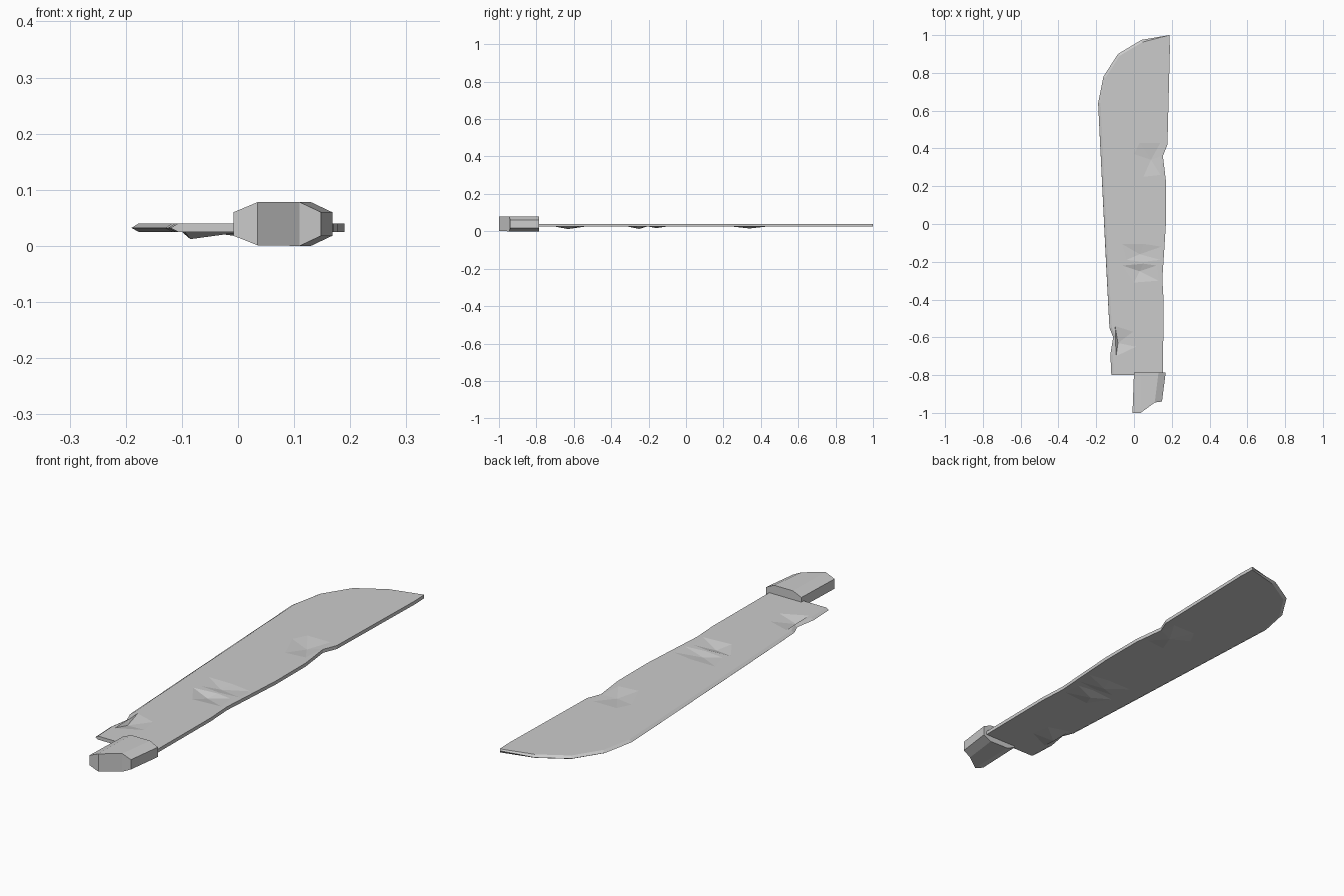
import bpy, bmesh
from mathutils import Vector
from mathutils.geometry import delaunay_2d_cdt

if "Cube" in bpy.data.objects:
    bpy.data.objects.remove(bpy.data.objects["Cube"])


def finish(name, bm):
    bmesh.ops.recalc_face_normals(bm, faces=bm.faces[:])
    mesh = bpy.data.meshes.new(name)
    bm.to_mesh(mesh)
    bm.free()
    obj = bpy.data.objects.new(name, mesh)
    bpy.context.collection.objects.link(obj)
    return obj


# Blade outline: cutting edge from base to tip, then worn spine back to base
cutting = [(-.12, -.80), (-.125, -.69), (-.11, -.60), (-.13, -.55), (-.148, -.21), (-.165, .13),
           (-.19, .64), (-.162, .78), (-.085, .90), (.04, .975), (.187, 1.0)]
spine = [(.19, .93), (.177, .42), (.153, .36), (.17, .22), (.17, .02), (.16, -.14),
         (.15, -.29), (.157, -.41), (.153, -.80)]
# Dents: pit position, pit depth, surrounding rim
dents = [((.09, .34), .010, [(.03, .43), (.14, .43), (.147, .36), (.14, .26), (.05, .25), (0, .37)]),
         ((.03, -.16), .008, [(-.065, -.105), (.05, -.105), (.145, -.12), (.14, -.19), (.05, -.20), (-.04, -.19)]),
         ((.03, -.25), .012, [(-.06, -.22), (.05, -.21), (.12, -.22), (.13, -.30), (0, -.31)]),
         ((-.085, -.63), .013, [(-.10, -.54), (-.005, -.57), (.01, -.65), (-.095, -.70)])]

outer = [Vector(p) for p in cutting + spine]
n = len(outer)
inner = [p.copy() for p in outer]
for i in range(len(cutting) - 1):
    along = outer[i + 1] - outer[max(i - 1, 0)]
    inner[i] += Vector((along.y, -along.x)).normalized() * .013
inner[0].y = outer[0].y

points = inner[:]
edges = [(i, (i + 1) % n) for i in range(n)]
drop = {}
for pit, depth, rim in dents:
    c = len(points)
    drop[c] = depth
    points += [Vector(pit)] + [Vector(p) for p in rim]
    k = len(rim)
    edges += [(c + 1 + i, c + 1 + (i + 1) % k) for i in range(k)]
    edges += [(c, c + 1 + i) for i in range(k)]
flat, _, tris, origin, _, _ = delaunay_2d_cdt(points, edges, [], 1, 1e-5)
where = {src: i for i, group in enumerate(origin) for src in group}

bm = bmesh.new()
layers = []
for z in (.040, .025):
    lowered = {where[s]: d for s, d in drop.items()}
    vs = [bm.verts.new((p.x, p.y, z - lowered.get(i, 0))) for i, p in enumerate(flat)]
    for t in tris:
        bm.faces.new([vs[i] for i in t])
    layers.append([vs[where[i]] for i in range(n)])
edge_ring = [bm.verts.new((p.x, p.y, .032)) for p in outer]
for ring in layers:
    for i in range(n):
        j = (i + 1) % n
        bm.faces.new((ring[i], ring[j], edge_ring[j], edge_ring[i]))
# Merge coplanar triangles around the dents
bmesh.ops.recalc_face_normals(bm, faces=bm.faces[:])
bmesh.ops.dissolve_limit(bm, angle_limit=.002, verts=bm.verts[:], edges=bm.edges[:])
finish("blade", bm)

# Handle: eight-sided section with an angled butt
heights = [(.018, .060), (.001, .078), (0, .078), (.018, .060)]
butt = [(-.008, -1.0), (.035, -1.0), (.11, -.945), (.148, -.94)]
collar = [(0, -.785), (.04, -.785), (.13, -.785), (.168, -.785)]
bm = bmesh.new()
rings = []
for profile in (butt, collar):
    low = [bm.verts.new((x, y, h[0])) for (x, y), h in zip(profile, heights)]
    high = [bm.verts.new((x, y, h[1])) for (x, y), h in zip(profile, heights)]
    for i in range(3):
        bm.faces.new((low[i], low[i + 1], high[i + 1], high[i]))
    rings.append(low + high[::-1])
for i in range(8):
    j = (i + 1) % 8
    bm.faces.new((rings[0][i], rings[0][j], rings[1][j], rings[1][i]))
finish("handle", bm)
